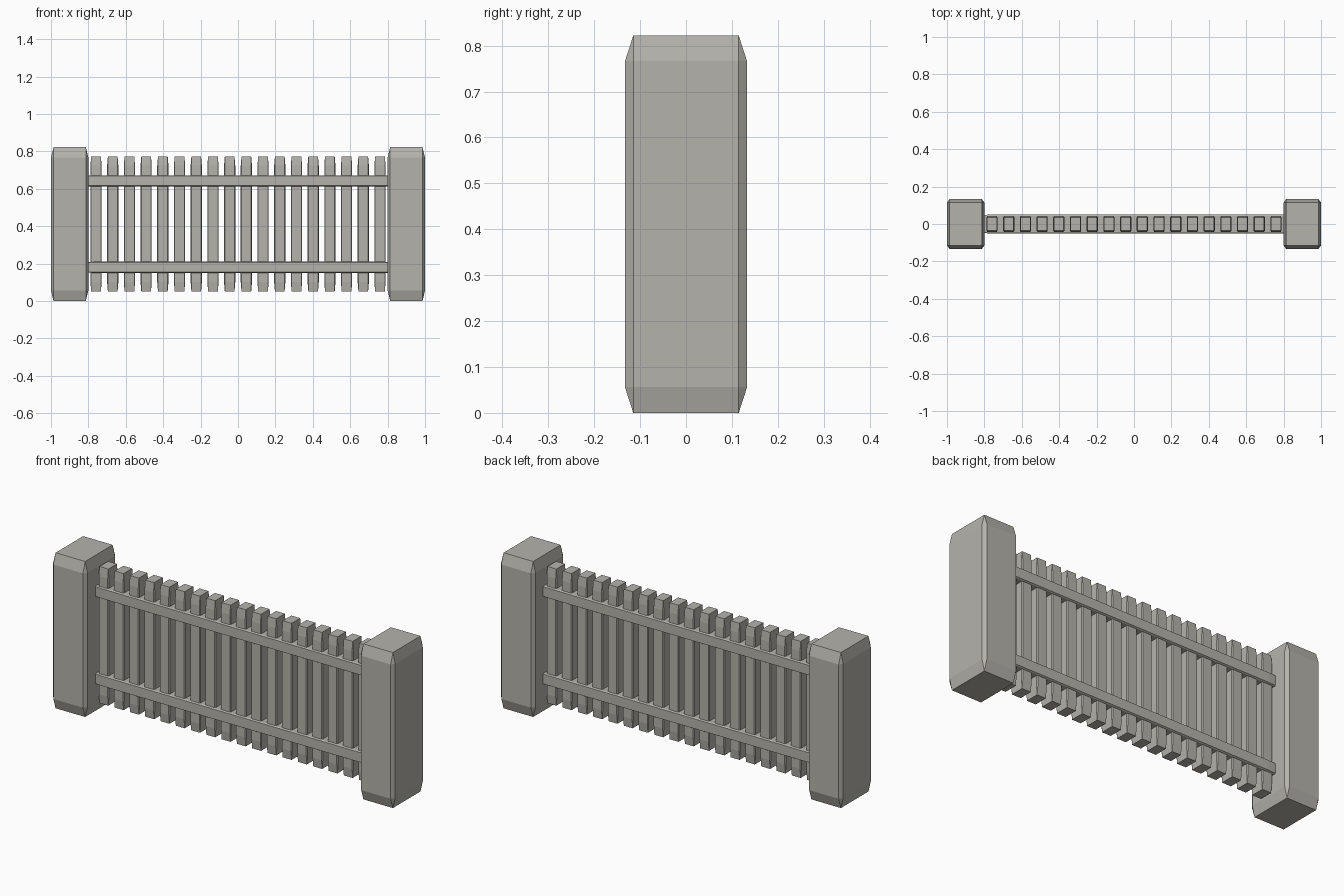
import bpy
import bmesh
from mathutils import Vector

cube = bpy.data.objects.get("Cube")
if cube:
    bpy.data.objects.remove(cube, do_unlink=True)

stone = bpy.data.materials.new("warm_grey_stone")
stone.use_nodes = True
colour = (0.46, 0.45, 0.41, 1)
stone.diffuse_color = colour
stone.node_tree.nodes["Principled BSDF"].inputs["Base Color"].default_value = colour

# Every part is the same chamfered unit block, stretched to size
bm = bmesh.new()
bmesh.ops.create_cube(bm, size=1)
bmesh.ops.bevel(bm, geom=bm.edges[:], offset=0.068, segments=1,
                affect='EDGES', profile=0.5)


def block(name, centre, size):
    mesh = bpy.data.meshes.new(name)
    part = bm.copy()
    bmesh.ops.scale(part, vec=Vector(size), verts=part.verts)
    part.to_mesh(mesh)
    part.free()
    mesh.materials.append(stone)
    obj = bpy.data.objects.new(name, mesh)
    obj.location = centre
    bpy.context.collection.objects.link(obj)
    return obj


# End posts
for side, sign in (("left", 1), ("right", -1)):
    block(f"{side}_post", (sign * 0.9, 0, 0.411), (0.2, 0.266, 0.822))

# Rails run into the posts at both ends
for level, z in (("upper", 0.642), ("lower", 0.18)):
    block(f"{level}_rail", (0.01, 0, z), (1.78, 0.102, 0.06))

# Evenly spaced pickets
count, spacing = 18, 0.0893
for i in range(count):
    x = (i - (count - 1) / 2) * spacing
    block(f"picket_{i + 1}", (x, 0, 0.412), (0.06, 0.083, 0.722))

bm.free()
